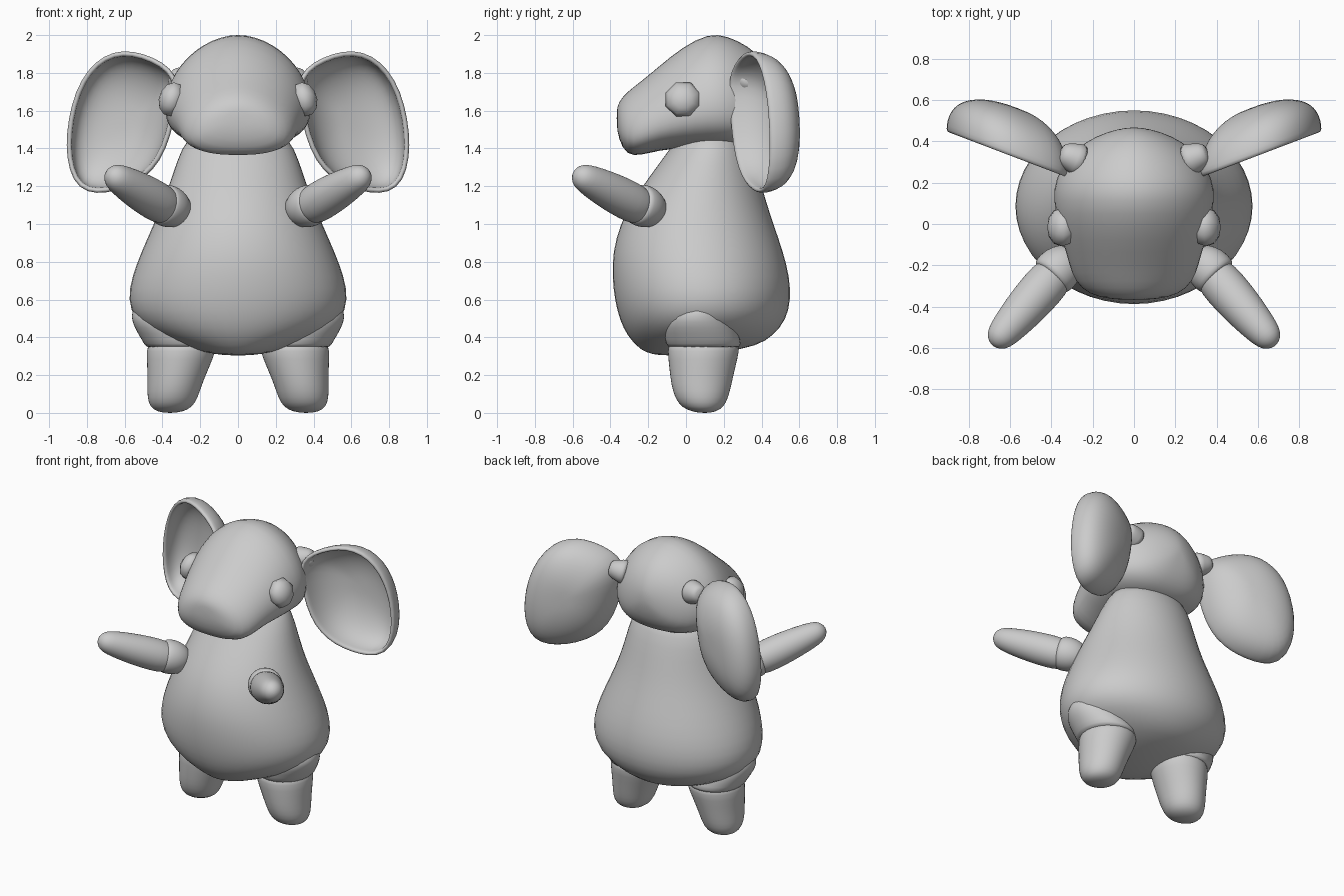
import bpy, bmesh, math
from mathutils import Vector

N = 24


def power(v, e):
    return math.copysign(abs(v) ** e, v)


def finish(name, bm, mirror=False, thick=0, subsurf=1):
    bmesh.ops.recalc_face_normals(bm, faces=bm.faces)
    for f in bm.faces:
        f.smooth = True
    me = bpy.data.meshes.new(name)
    bm.to_mesh(me)
    bm.free()
    ob = bpy.data.objects.new(name, me)
    bpy.context.collection.objects.link(ob)
    if thick:
        m = ob.modifiers.new("thickness", 'SOLIDIFY')
        m.thickness = thick
        m.offset = 0
    if mirror:
        m = ob.modifiers.new("mirror", 'MIRROR')
        m.use_mirror_merge = False
    if subsurf:
        m = ob.modifiers.new("smooth", 'SUBSURF')
        m.levels = m.render_levels = subsurf
    return ob


def loft(name, rings, mirror=False, cap_start=True, thick=0):
    bm = bmesh.new()
    loops = [[bm.verts.new(p) for p in r] for r in rings]
    for a, b in zip(loops, loops[1:]):
        n = len(a)
        for i in range(n):
            j = (i + 1) % n
            bm.faces.new((a[i], a[j], b[j], b[i]))
    for loop in ([loops[0]] if cap_start else []) + [loops[-1]]:
        bm.faces.new(loop)
    return finish(name, bm, mirror, thick)


def z_ring(z, cx, rx, y0, y1):
    return [(cx + rx * math.cos(t), (y0 + y1) / 2 + (y1 - y0) / 2 * math.sin(t), z)
            for t in (2 * math.pi * i / N for i in range(N))]


def tube(name, start, end, profile):
    """Round limb: profile is (fraction along axis, radius)."""
    a, b = Vector(start), Vector(end)
    q = (b - a).to_track_quat('Z', 'Y')
    rings = []
    for f, r in profile:
        c = a.lerp(b, f)
        rings.append([c + q @ Vector((r * math.cos(2 * math.pi * i / N),
                                      r * math.sin(2 * math.pi * i / N), 0)) for i in range(N)])
    return loft(name, rings, mirror=True)


# pear-shaped body: z, half width, front y, back y
body = [(0.303, 0.06, -0.14, 0.02), (0.32, 0.18, -0.22, 0.20), (0.355, 0.30, -0.265, 0.385),
        (0.41, 0.44, -0.315, 0.465), (0.49, 0.555, -0.355, 0.535), (0.60, 0.59, -0.383, 0.56),
        (0.72, 0.568, -0.395, 0.553), (0.85, 0.518, -0.393, 0.52), (1.0, 0.45, -0.353, 0.467),
        (1.12, 0.40, -0.288, 0.427), (1.25, 0.352, -0.197, 0.39), (1.4, 0.305, -0.085, 0.345),
        (1.52, 0.22, 0.0, 0.28)]
loft("body", [z_ring(z, 0, rx, a, b) for z, rx, a, b in body])

# head: y, top z, bottom z, half width, squarer below
head = [(0.468, 1.72, 1.66, 0.03), (0.448, 1.80, 1.55, 0.13), (0.40, 1.88, 1.47, 0.235),
        (0.33, 1.945, 1.42, 0.32), (0.22, 2.0, 1.405, 0.385), (0.12, 2.015, 1.405, 0.395),
        (-0.02, 1.94, 1.40, 0.37), (-0.14, 1.84, 1.39, 0.33), (-0.24, 1.755, 1.362, 0.305),
        (-0.315, 1.70, 1.362, 0.26), (-0.358, 1.645, 1.45, 0.17), (-0.367, 1.60, 1.53, 0.05)]
rings = []
for y, top, bot, w in head:
    mid = bot + (top - bot) * 0.36
    ring = []
    for i in range(N):
        t = 2 * math.pi * i / N
        c, s = math.cos(t), math.sin(t)
        up = s > 0
        e = 1.08 if up else 0.78
        ring.append((w * power(c, e), y, mid + (top - mid if up else mid - bot) * power(s, e)))
    rings.append(ring)
loft("head", rings)

# cupped ears: front outline scaled inwards while sinking backwards
outline = [(0.32, 1.74), (0.36, 1.82), (0.45, 1.875), (0.56, 1.91), (0.66, 1.905), (0.75, 1.855),
           (0.825, 1.76), (0.875, 1.63), (0.90, 1.48), (0.90, 1.35), (0.87, 1.23), (0.80, 1.17),
           (0.70, 1.17), (0.59, 1.20), (0.50, 1.25), (0.42, 1.335), (0.365, 1.47), (0.335, 1.62)]
cx, cz = 0.56, 1.57
rings = []
for s, d in [(0.985, 0), (0.985, 0.035), (0.955, 0.082), (0.89, 0.125), (0.78, 0.165),
             (0.60, 0.20), (0.38, 0.222), (0.15, 0.23)]:
    ring = []
    for x, z in outline:
        px, pz = cx + (x - cx) * s, cz + (z - cz) * s
        ring.append((px, 0.235 + 0.38 * (px - 0.35) + d, pz))
    rings.append(ring)
loft("ear", rings, mirror=True, cap_start=False, thick=0.028)
tube("ear_root", (0.24, 0.30, 1.75), (0.36, 0.345, 1.775),
     [(0, 0.09), (0.4, 0.075), (0.8, 0.06), (1, 0.04)])

# eyes: coarse balls pressed into the head
bm = bmesh.new()
bmesh.ops.create_uvsphere(bm, u_segments=8, v_segments=6, radius=1)
for v in bm.verts:
    x, y, z = v.co
    a = math.pi / 8
    y, x2 = y * math.cos(a) - x * math.sin(a), y * math.sin(a) + x * math.cos(a)
    v.co = (0.35 + 0.07 * z - 0.012 * x2, -0.015 + 0.1 * y, 1.66 + 0.097 * x2)
finish("eye", bm, mirror=True, subsurf=0)

# arms and shoulder cuffs
shoulder, hand = (0.39, -0.25, 1.095), (0.68, -0.582, 1.268)
tube("arm", shoulder, hand,
     [(-0.12, 0.06), (-0.04, 0.09), (0.05, 0.106), (0.3, 0.106), (0.55, 0.097), (0.78, 0.083),
      (0.9, 0.07), (0.97, 0.05), (1.01, 0.015)])
tube("shoulder_cuff", (0.285, -0.14, 1.06), (0.41, -0.265, 1.11),
     [(0, 0.05), (0.2, 0.088), (0.5, 0.11), (0.75, 0.113), (0.93, 0.108), (1, 0.09)])

# thighs and feet: z, centre x, half width, front y, back y
thigh = [(0.62, 0.33, 0.18, 0.0, 0.2), (0.54, 0.352, 0.218, -0.10, 0.22),
         (0.48, 0.345, 0.218, -0.13, 0.26), (0.42, 0.327, 0.205, -0.12, 0.28),
         (0.36, 0.305, 0.19, -0.105, 0.295), (0.34, 0.305, 0.18, -0.095, 0.285)]
loft("thigh", [z_ring(z, c, r, a, b) for z, c, r, a, b in thigh], mirror=True)
foot = [(0.40, 0.29, 0.185, -0.095, 0.285), (0.33, 0.30, 0.186, -0.10, 0.285),
        (0.24, 0.317, 0.165, -0.09, 0.262), (0.15, 0.335, 0.145, -0.08, 0.242),
        (0.08, 0.347, 0.135, -0.06, 0.225), (0.03, 0.353, 0.112, -0.025, 0.2),
        (0.007, 0.36, 0.07, 0.03, 0.16), (0.0, 0.36, 0.02, 0.08, 0.12)]
loft("foot", [z_ring(z, c, r, a, b) for z, c, r, a, b in foot], mirror=True)
